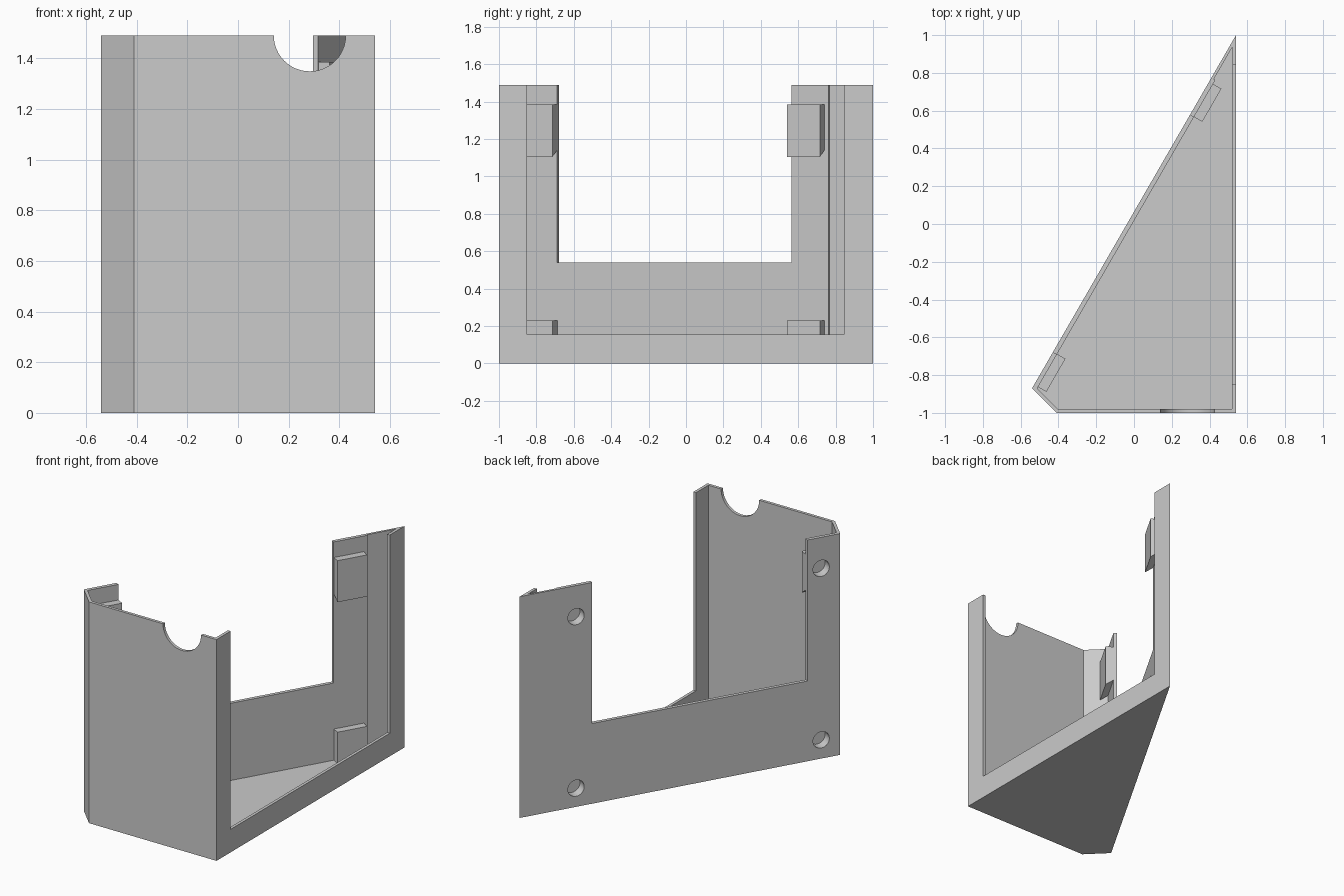
import bpy, bmesh, math
from mathutils import Matrix, Vector

if "Cube" in bpy.data.objects:
    bpy.data.objects.remove(bpy.data.objects["Cube"], do_unlink=True)

HEIGHT = 1.49
SKIN = 0.024       # slanted back wall thickness
THIN = 0.015       # thinner strip beside the far corner
TONE = (0.595, 0.595, 0.595, 1)

grey = bpy.data.materials.new("plain grey")
grey.use_nodes = True
grey.diffuse_color = TONE
grey.node_tree.nodes["Principled BSDF"].inputs["Base Color"].default_value = TONE

# Slanted wall frame: first axis along the wall, second axis inward, third up
start, end = Vector((-0.54, -0.87, 0)), Vector((0.54, 1, 0))
along = (end - start).normalized()
inward = Vector((along.y, -along.x, 0))
SLANT = Matrix((along, inward, (0, 0, 1))).transposed().to_4x4()
SLANT.translation = start


def on_wall(t, n):
    return tuple((SLANT @ Vector((t, n, 0))).xy)


def finish(name, bm, matrix):
    bm.transform(matrix)
    bm.normal_update()
    bmesh.ops.recalc_face_normals(bm, faces=bm.faces)
    if bm.calc_volume(signed=True) < 0:
        bmesh.ops.reverse_faces(bm, faces=bm.faces)
    mesh = bpy.data.meshes.new(name)
    bm.to_mesh(mesh)
    bm.free()
    mesh.materials.append(grey)
    obj = bpy.data.objects.new(name, mesh)
    bpy.context.collection.objects.link(obj)
    return obj


def prism(name, outline, low, high, matrix=Matrix()):
    """Extrude a flat outline along its third axis."""
    bm = bmesh.new()
    base = [bm.verts.new((a, b, low)) for a, b in outline]
    top = [bm.verts.new((a, b, high)) for a, b in outline]
    bm.faces.new(base[::-1])
    bm.faces.new(top)
    for i in range(len(base)):
        bm.faces.new((base[i - 1], base[i], top[i], top[i - 1]))
    return finish(name, bm, matrix)


def rect(a0, a1, b0, b1):
    return [(a0, b0), (a1, b0), (a1, b1), (a0, b1)]


def rod(name, radius, length, centre, matrix=Matrix()):
    """Cylinder along the second axis of its frame."""
    bm = bmesh.new()
    bmesh.ops.create_cone(bm, cap_ends=True, segments=48, radius1=radius,
                          radius2=radius, depth=length)
    place = Matrix.Translation(centre) @ Matrix.Rotation(math.pi / 2, 4, "X")
    return finish(name, bm, matrix @ place)


def carve(obj, cutters):
    """Subtract cutters and bake the result."""
    for cutter in cutters:
        cutter.hide_render = True
        mod = obj.modifiers.new("cut", "BOOLEAN")
        mod.operation, mod.solver, mod.object = "DIFFERENCE", "EXACT", cutter
    graph = bpy.context.evaluated_depsgraph_get()
    baked = bpy.data.meshes.new_from_object(obj.evaluated_get(graph))
    obj.modifiers.clear()
    obj.data = baked


# Shell: outer prism, hollowed with a stepped inner outline
shell = prism("corner_shell", [(-0.41, -1), (0.54, -1), (0.54, 1), (-0.54, -0.87)], 0, HEIGHT)
cavity = prism("cavity_cutter", [
    (-0.402, -0.98), (0.52, -0.98), on_wall(2.094, THIN), on_wall(1.899, THIN),
    on_wall(1.899, SKIN), on_wall(0.014, SKIN)], 0.02, 2)

# Openings: side window, slanted wall cut-out and round front notch
window = prism("window_cutter", rect(0.515, 0.7, -0.85, 0.845), 0.155, 2)
cutout = prism("cutout_cutter", rect(0.222, 1.671, -0.1, 0.05), 0.54, 2, SLANT)
notch = rod("notch_cutter", 0.142, 0.2, (0.283, -1, HEIGHT))

# Blind fixing holes through the slanted wall into the pads
spots = [(t, z) for t in (0.122, 1.773) for z in (0.09, 1.245)]
holes = [rod("hole_cutter", 0.055, 0.1, (t + 0.006, 0.012, z + 0.036), SLANT) for t, z in spots]
carve(shell, [cavity, window, cutout, notch] + holes)

# Pads behind the holes: lower ones rest on the floor, upper ones have a sloped underside
PAD_FRAME = SLANT @ Matrix(((0, 0, 1, 0), (1, 0, 0, 0), (0, 1, 0, 0), (0, 0, 0, 1)))
parts = [shell]
for (t, z), hole in zip(spots, holes):
    upper = z > 1
    low, rise = (z - 0.14, 0.037) if upper else (0.02, 0)
    outline = [(SKIN, low + rise), (0.075, low), (0.075, z + 0.14), (SKIN, z + 0.14)]
    name = ("upper" if upper else "lower") + ("_far" if t > 1 else "_near") + "_pad"
    pad = prism(name, outline, t - 0.1, t + 0.102, PAD_FRAME)
    carve(pad, [hole])
    parts.append(pad)

for cutter in [cavity, window, cutout, notch] + holes:
    bpy.data.objects.remove(cutter, do_unlink=True)

# Smooth only the round cuts
bpy.ops.object.select_all(action="DESELECT")
for part in parts:
    part.select_set(True)
bpy.context.view_layer.objects.active = shell
bpy.ops.object.shade_smooth_by_angle(angle=math.radians(30))
